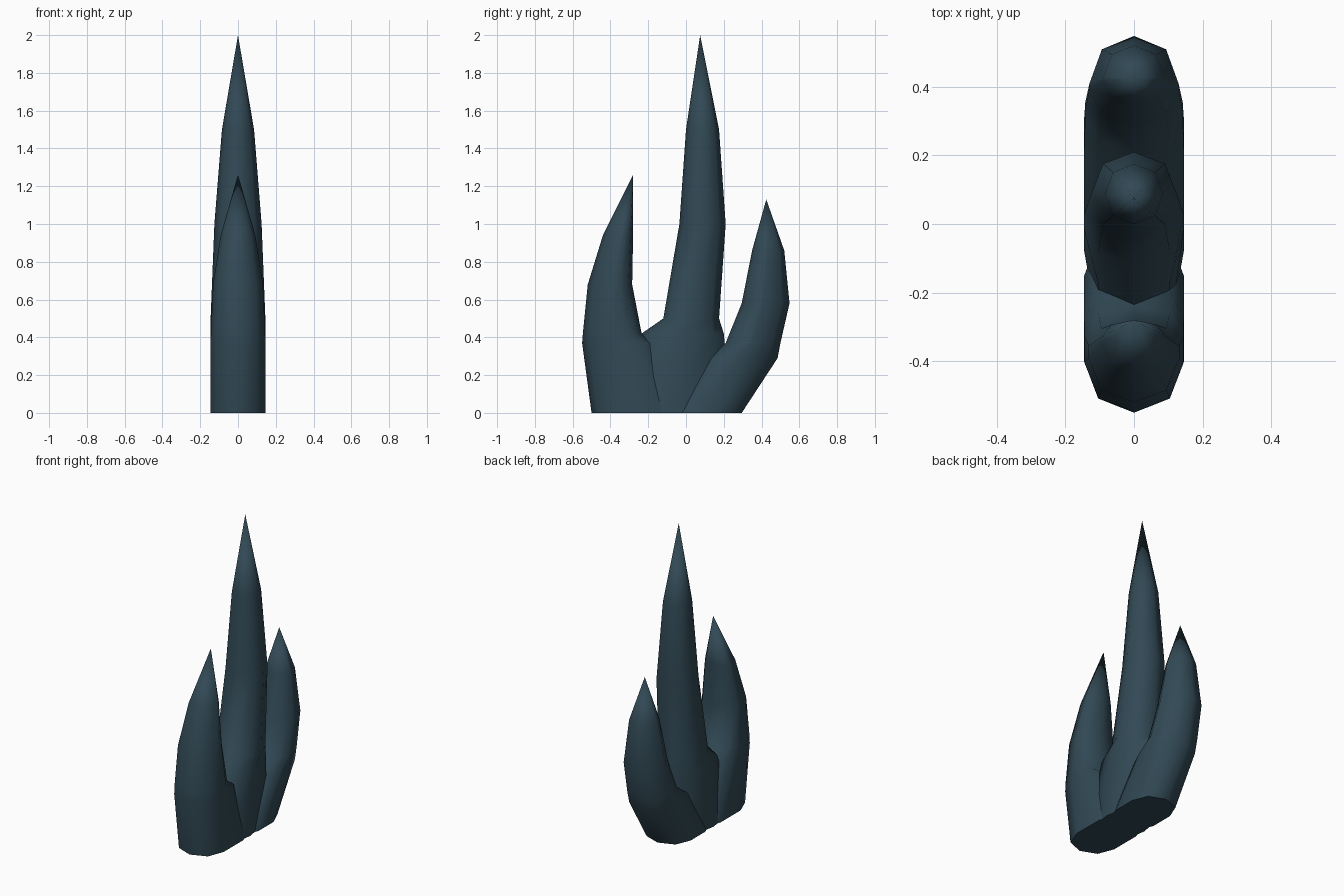
import bpy, bmesh, math

cube = bpy.data.objects.get("Cube")
if cube:
    bpy.data.objects.remove(cube, do_unlink=True)

# Dark slate material
slate = bpy.data.materials.new("dark_slate")
slate.use_nodes = True
colour = (0.031, 0.066, 0.090, 1)
slate.diffuse_color = colour
bsdf = next(n for n in slate.node_tree.nodes if n.type == 'BSDF_PRINCIPLED')
bsdf.inputs["Base Color"].default_value = colour
bsdf.inputs["Roughness"].default_value = 0.7


def section(z, front, back, w, ease_f, ease_b):
    """Faceted oval ring; the eases set how long each rounded end is."""
    f, b = ease_f * (back - front), ease_b * (back - front)
    right = [(0, front), (0.72 * w, front + 0.28 * f), (w, front + f),
             (w, back - b), (0.72 * w, back - 0.28 * b), (0, back)]
    left = [(-x, y) for x, y in right[-2:0:-1]]
    return [(x, y, z) for x, y in right + left]


def prong(name, rings):
    """Loft a closed spike through its rings, ending in a point."""
    bm = bmesh.new()
    loops = [[bm.verts.new(p) for p in section(*r)] for r in rings]
    n = len(loops[0])
    for low, high in zip(loops, loops[1:]):
        for i in range(n):
            j = (i + 1) % n
            bm.faces.new((low[i], low[j], high[j], high[i]))
    bm.faces.new(loops[0][::-1])
    bmesh.ops.remove_doubles(bm, verts=bm.verts, dist=0.0005)
    bmesh.ops.recalc_face_normals(bm, faces=bm.faces)
    mesh = bpy.data.meshes.new(name)
    bm.to_mesh(mesh)
    bm.free()
    mesh.materials.append(slate)
    obj = bpy.data.objects.new(name, mesh)
    bpy.context.collection.objects.link(obj)
    bpy.ops.object.select_all(action='DESELECT')
    obj.select_set(True)
    bpy.context.view_layer.objects.active = obj
    bpy.ops.object.shade_smooth_by_angle(angle=math.radians(50))


# Rings: height, front, back, half width, front ease, back ease
prong("front_prong", [
    (0.00, -0.50, 0.00, 0.145, 0.29, 0.30),
    (0.37, -0.55, -0.16, 0.145, 0.38, 0.30),
    (0.42, -0.546, -0.235, 0.144, 0.45, 0.30),
    (0.68, -0.52, -0.285, 0.132, 0.55, 0.30),
    (0.94, -0.44, -0.28, 0.092, 0.60, 0.30),
    (1.26, -0.28, -0.28, 0, 0.5, 0.5)])

prong("middle_prong", [
    (0.00, -0.40, 0.24, 0.145, 0.50, 0.50),
    (0.42, -0.235, 0.20, 0.145, 0.50, 0.50),
    (0.50, -0.12, 0.175, 0.145, 0.50, 0.50),
    (1.00, -0.035, 0.21, 0.125, 0.50, 0.50),
    (1.50, 0.00, 0.175, 0.085, 0.50, 0.50),
    (2.00, 0.075, 0.075, 0, 0.5, 0.5)])

prong("back_prong", [
    (0.00, -0.12, 0.295, 0.145, 0.30, 0.33),
    (0.29, 0.10, 0.485, 0.145, 0.30, 0.45),
    (0.37, 0.21, 0.50, 0.142, 0.40, 0.50),
    (0.58, 0.295, 0.548, 0.130, 0.40, 0.55),
    (0.86, 0.35, 0.52, 0.090, 0.40, 0.55),
    (1.13, 0.425, 0.425, 0, 0.5, 0.5)])
